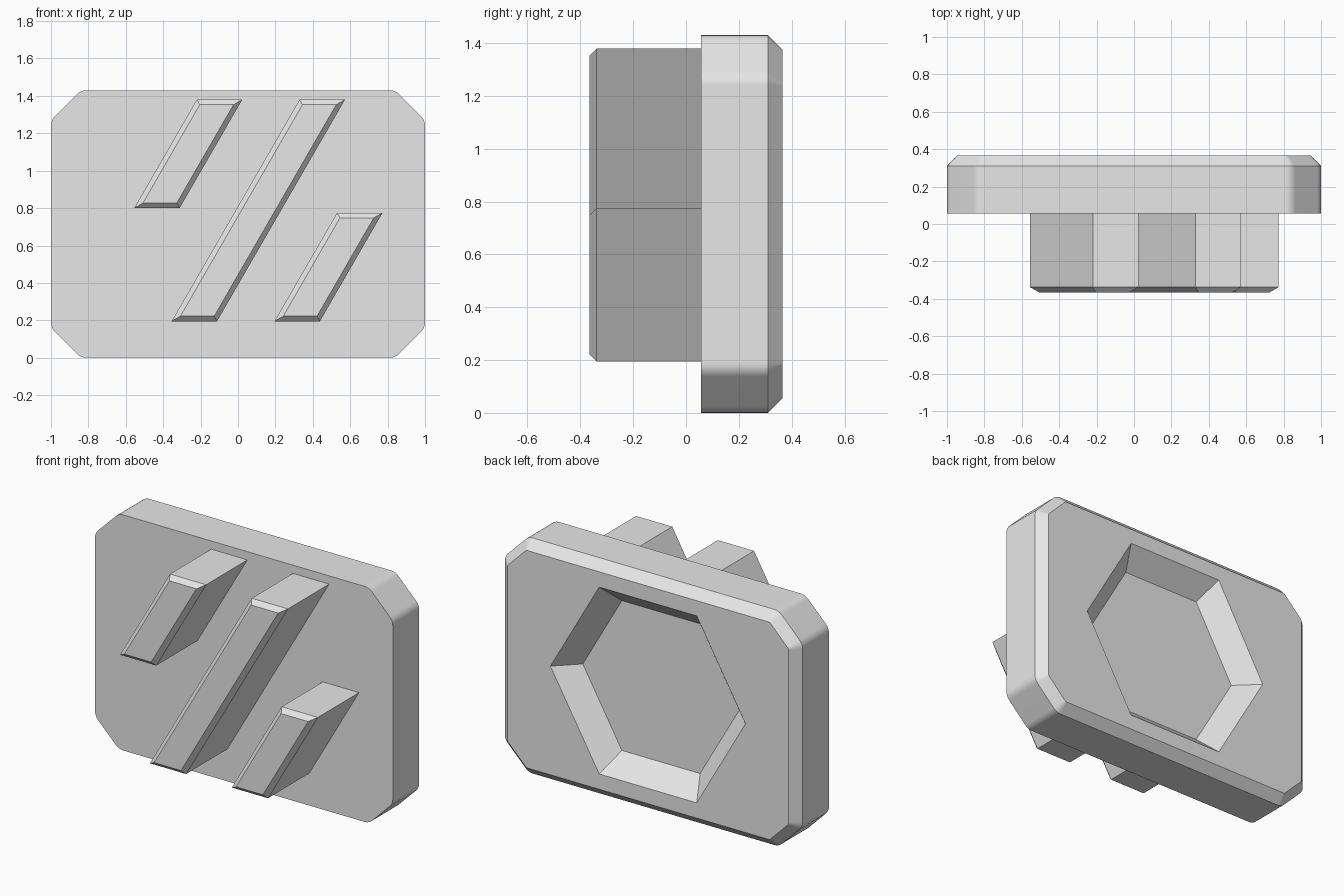
import bpy, bmesh, math
from mathutils import Vector

if "Cube" in bpy.data.objects:
    bpy.data.objects.remove(bpy.data.objects["Cube"], do_unlink=True)

# Single light grey material
grey = bpy.data.materials.new("light grey")
grey.use_nodes = True
colour = (0.8, 0.8, 0.8, 1)
grey.diffuse_color = colour
grey.node_tree.nodes["Principled BSDF"].inputs["Base Color"].default_value = colour

HALF_W, HEIGHT = 1.0, 1.43
MID_Z = HEIGHT / 2
FRONT, BACK = 0.057, 0.365


def inset(points, d):
    """Offset a convex counter-clockwise outline inwards by d."""
    result = []
    n = len(points)
    for i, p in enumerate(points):
        a = (p - points[i - 1]).normalized()
        b = (points[(i + 1) % n] - p).normalized()
        na, nb = Vector((-a.y, a.x)), Vector((-b.y, b.x))
        result.append(p + (na + nb) * (d / (1 + na.dot(nb))))
    return result


def ring(bm, points, y):
    return [bm.verts.new((p.x, y, p.y)) for p in points]


def bridge(bm, r1, r2):
    n = len(r1)
    for i in range(n):
        j = (i + 1) % n
        bm.faces.new((r1[i], r1[j], r2[j], r2[i]))


def finish(bm, name):
    bmesh.ops.recalc_face_normals(bm, faces=bm.faces[:])
    mesh = bpy.data.meshes.new(name)
    bm.to_mesh(mesh)
    bm.free()
    mesh.materials.append(grey)
    obj = bpy.data.objects.new(name, mesh)
    bpy.context.scene.collection.objects.link(obj)
    return obj


def plate_outline(cut=0.16, tangent=0.03, steps=4):
    """Rectangle with cut corners whose ends are softly rounded."""
    w, h = HALF_W, MID_Z
    corners = [Vector(c) for c in (
        (w, cut - h), (w, h - cut), (w - cut, h), (cut - w, h),
        (-w, h - cut), (-w, cut - h), (cut - w, -h), (w - cut, -h))]
    points = []
    for i, c in enumerate(corners):
        start = c + (corners[i - 1] - c).normalized() * tangent
        end = c + (corners[(i + 1) % 8] - c).normalized() * tangent
        for k in range(steps + 1):
            t = k / steps
            points.append(start * (1 - t) ** 2 + c * 2 * t * (1 - t) + end * t * t)
    return [p + Vector((0, MID_Z)) for p in points]


def hexagon(radius):
    return [Vector((radius * math.cos(i * math.pi / 3),
                    MID_Z + radius * math.sin(i * math.pi / 3))) for i in range(6)]


# Base plate: chamfered back edge and a tapered hexagonal pocket
CHAMFER = 0.055
bm = bmesh.new()
outline = plate_outline()
front = ring(bm, outline, FRONT)
side = ring(bm, outline, BACK - CHAMFER)
back = ring(bm, inset(outline, CHAMFER), BACK)
bm.faces.new(front)
bridge(bm, front, side)
bridge(bm, side, back)
rim = ring(bm, hexagon(0.655), BACK)
floor = ring(bm, hexagon(0.525), BACK - 0.125)
bridge(bm, rim, floor)
bm.faces.new(floor)
edges = [bm.edges.get((loop[i - 1], loop[i])) for loop in (back, rim) for i in range(len(loop))]
bmesh.ops.triangle_fill(bm, edges=edges, use_beauty=True, normal=(0, 1, 0))
plate = finish(bm, "base_plate")
for poly in plate.data.polygons:
    poly.use_smooth = True
plate.data.set_sharp_from_angle(angle=math.radians(30))
weighted = plate.modifiers.new("even_shading", 'WEIGHTED_NORMAL')
weighted.keep_sharp = True


# Slanted bars on the front, each with a small chamfer
def slanted_bar(name, x, z0, z1, width=0.243, bevel=0.027):
    lean = (z1 - z0) * math.tan(math.radians(30))
    shape = [Vector(p) for p in ((x, z0), (x + width, z0),
                                 (x + width + lean, z1), (x + lean, z1))]
    bm = bmesh.new()
    root = ring(bm, shape, FRONT)
    edge = ring(bm, shape, -BACK + bevel)
    face = ring(bm, inset(shape, bevel), -BACK)
    bm.faces.new(root)
    bridge(bm, root, edge)
    bridge(bm, edge, face)
    bm.faces.new(face)
    finish(bm, name)


slanted_bar("upper_short_bar", -0.555, 0.80, 1.38)
slanted_bar("long_bar", -0.355, 0.195, 1.38)
slanted_bar("lower_short_bar", 0.195, 0.195, 0.775)
